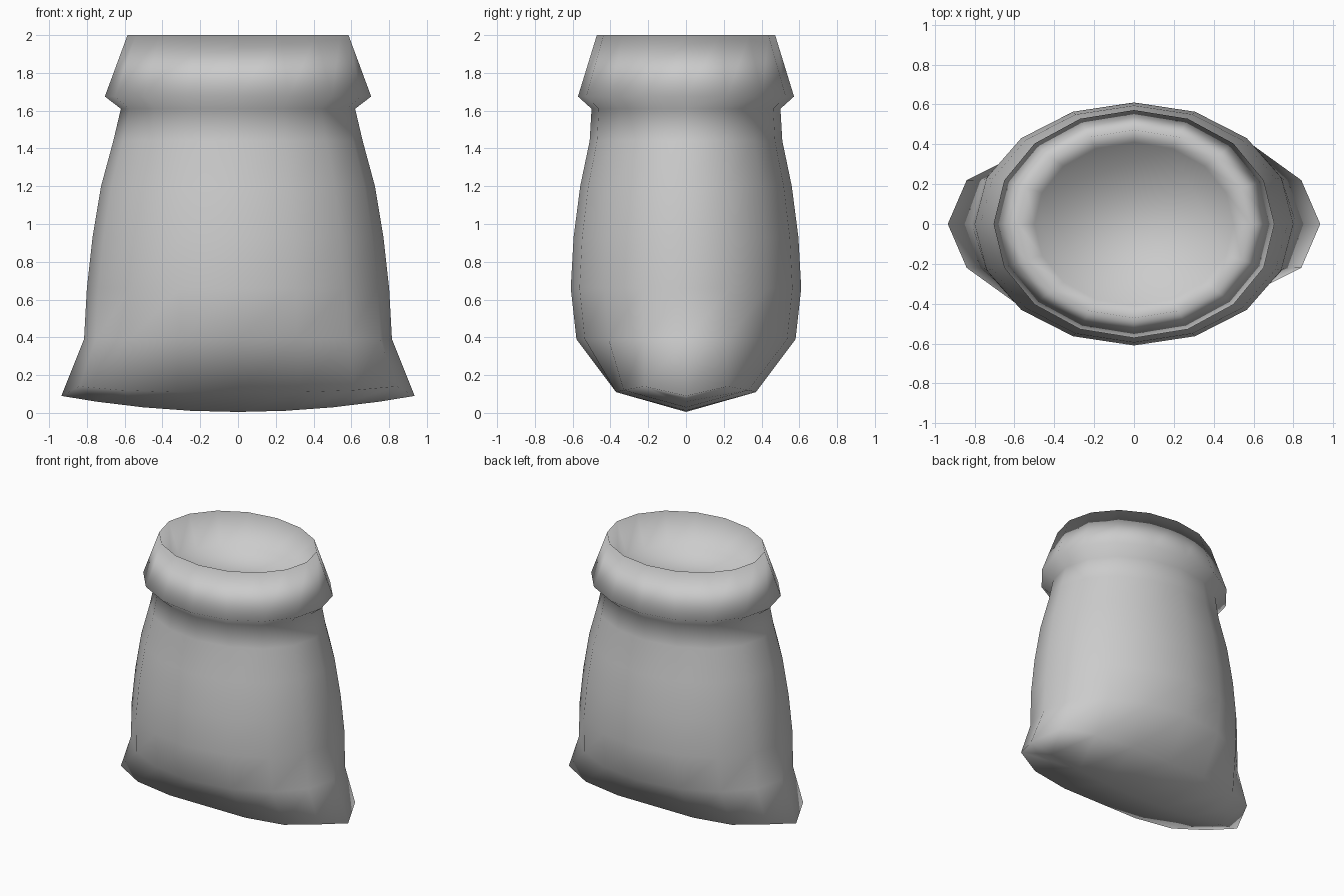
import bpy, bmesh, math

cube = bpy.data.objects.get("Cube")
if cube:
    bpy.data.objects.remove(cube, do_unlink=True)

SIDES = 16


def flat_material(name, rgb):
    mat = bpy.data.materials.new(name)
    mat.use_nodes = True
    mat.diffuse_color = (*rgb, 1)
    mat.node_tree.nodes["Principled BSDF"].inputs["Base Color"].default_value = (*rgb, 1)
    return mat


def ellipse(rx, ry, z):
    """Points of an oval ring, starting at +x."""
    angles = [2 * math.pi * i / SIDES for i in range(SIDES)]
    return [(rx * math.cos(a), ry * math.sin(a), z) for a in angles]


def mirrored_ring(quarter):
    """Full ring from the points between +x and +y."""
    half = quarter + [(-x, y, z) for x, y, z in reversed(quarter[:-1])]
    return half + [(-x, -y, z) for x, y, z in half[1:-1]]


# Bottom seam and pinched corners
lower = [(0.935, 0, 0.09), (0.84, 0.22, 0.14), (0.62, 0.33, 0.12),
         (0.32, 0.37, 0.11), (0, 0.37, 0.11)]
seam = [(x, 0, 0.005 + 0.085 * (x / 0.935) ** 2) for x in (0.935, 0.75, 0.5, 0.25, 0)]
rings = [mirrored_ring(seam), mirrored_ring(lower)]

# Body, folded collar and shallow hollow: x radius, y radius, height
profile = [(0.815, 0.58, 0.39), (0.80, 0.61, 0.66), (0.77, 0.595, 0.93),
           (0.725, 0.56, 1.2), (0.66, 0.51, 1.44), (0.62, 0.50, 1.61),
           (0.705, 0.572, 1.675), (0.585, 0.472, 2.0), (0.50, 0.41, 1.76)]
rings += [ellipse(*p) for p in profile]

bm = bmesh.new()
loops = [[bm.verts.new(co) for co in ring] for ring in rings]
for low, high in zip(loops, loops[1:]):
    for i in range(SIDES):
        j = (i + 1) % SIDES
        bm.faces.new((low[i], low[j], high[j], high[i]))
bm.faces.new(loops[-1])
bmesh.ops.remove_doubles(bm, verts=bm.verts, dist=0.001)
bmesh.ops.recalc_face_normals(bm, faces=bm.faces)
for face in bm.faces:
    face.smooth = True

mesh = bpy.data.meshes.new("sack")
bm.to_mesh(mesh)
bm.free()
sack = bpy.data.objects.new("sack", mesh)
bpy.context.collection.objects.link(sack)
mesh.materials.append(flat_material("pale grey cloth", (0.6, 0.6, 0.6)))
